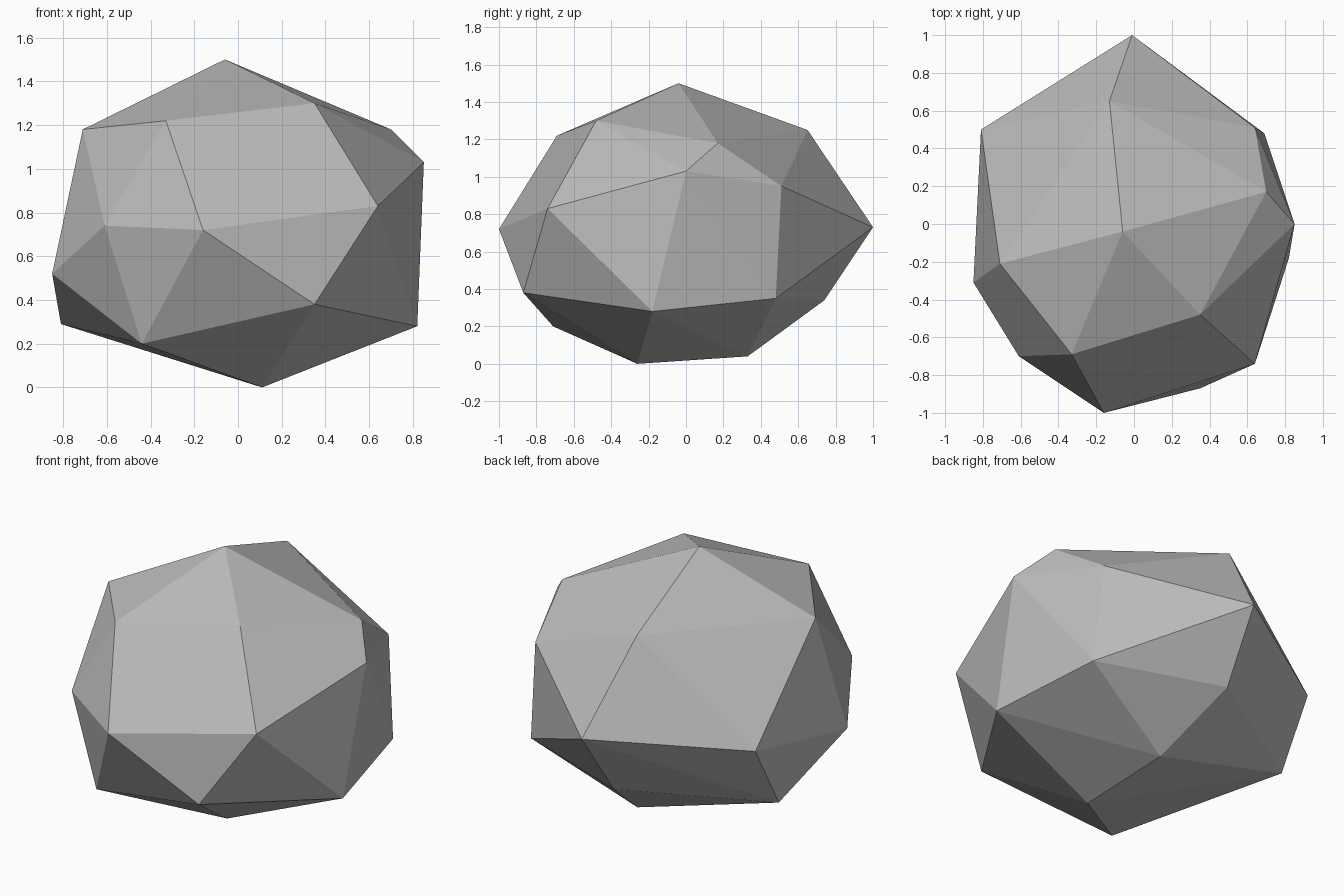
import bpy
import bmesh
from mathutils import Vector

# Remove the default object
default_cube = bpy.data.objects.get("Cube")
if default_cube:
    bpy.data.objects.remove(default_cube, do_unlink=True)


def make_material(name, colour):
    material = bpy.data.materials.new(name)
    material.use_nodes = True
    material.diffuse_color = colour
    shader = material.node_tree.nodes["Principled BSDF"]
    shader.inputs["Base Color"].default_value = colour
    shader.inputs["Roughness"].default_value = 0.9
    return material


def make_faceted_stone(name, corners, material):
    """Wrap a flat-shaded convex skin around the corner points."""
    bm = bmesh.new()
    for corner in corners:
        bm.verts.new(Vector(corner))
    bmesh.ops.convex_hull(bm, input=bm.verts[:])
    loose = [vert for vert in bm.verts if not vert.link_faces]
    bmesh.ops.delete(bm, geom=loose, context="VERTS")
    bmesh.ops.recalc_face_normals(bm, faces=bm.faces[:])
    for face in bm.faces:
        face.smooth = False
    mesh = bpy.data.meshes.new(name)
    bm.to_mesh(mesh)
    bm.free()
    mesh.materials.append(material)
    stone = bpy.data.objects.new(name, mesh)
    bpy.context.collection.objects.link(stone)
    return stone


# Crown: peak and the ring of upper corners around it
crown = [
    (-0.06, -0.04, 1.5), (-0.71, -0.21, 1.18), (-0.33, -0.69, 1.22),
    (0.35, -0.48, 1.3), (0.7, 0.17, 1.18), (-0.13, 0.65, 1.25),
]

# Girdle: the widest corners
girdle = [
    (0.85, 0, 1.03), (0.64, -0.74, 0.83), (-0.16, -1, 0.72),
    (-0.61, -0.7, 0.74), (-0.85, -0.31, 0.52), (-0.81, 0.5, 0.68),
    (-0.01, 1, 0.73), (0.64, 0.51, 0.95),
]

# Underside: lower corners and the resting points
underside = [
    (0.35, -0.87, 0.38), (-0.44, -0.71, 0.2), (0.82, -0.18, 0.28),
    (0.69, 0.48, 0.35), (-0.04, 0.74, 0.34), (-0.81, 0.28, 0.29),
    (0.09, 0.33, 0.04), (0.11, -0.26, 0),
]

stone_grey = make_material("stone grey", (0.5, 0.5, 0.5, 1))
make_faceted_stone("rock", crown + girdle + underside, stone_grey)
